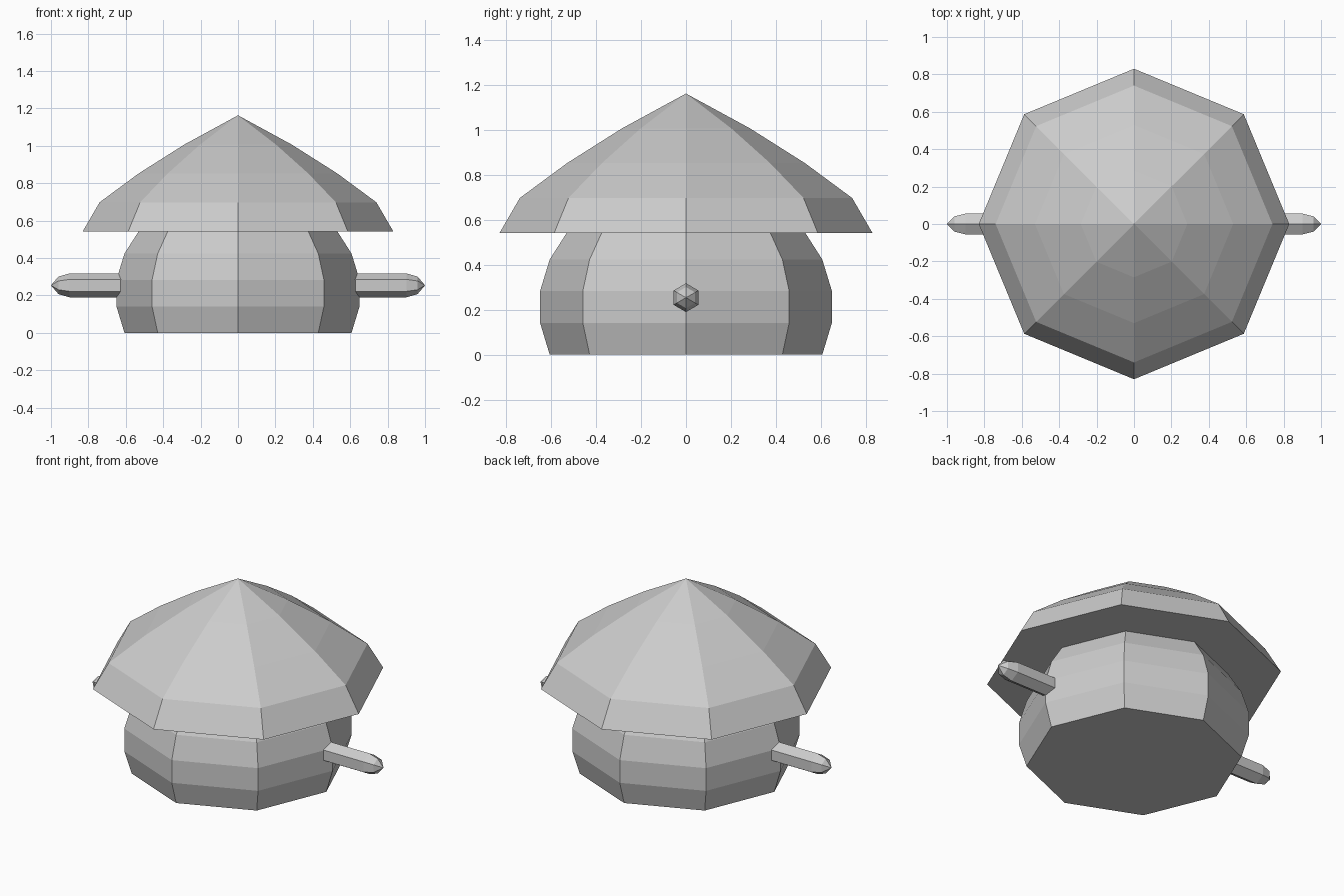
import bpy
from math import pi, cos, sin
from mathutils import Matrix

if "Cube" in bpy.data.objects:
    bpy.data.objects.remove(bpy.data.objects["Cube"])


def lathe(name, profile, sides, matrix=None):
    """Revolve (radius, height) points around z; radius 0 makes a point, open ends are capped."""
    verts, faces, rings = [], [], []
    for r, z in profile:
        n = 1 if r == 0 else sides
        rings.append(list(range(len(verts), len(verts) + n)))
        verts += [(r * cos(2 * pi * i / sides), r * sin(2 * pi * i / sides), z) for i in range(n)]
    for a, b in zip(rings, rings[1:]):
        for i in range(sides):
            j = (i + 1) % sides
            if len(b) == 1:
                faces.append((a[i], a[j], b[0]))
            else:
                faces.append((a[i], a[j], b[j], b[i]))
    faces.append(rings[0][::-1])
    if len(rings[-1]) > 1:
        faces.append(rings[-1])
    mesh = bpy.data.meshes.new(name)
    mesh.from_pydata(verts, [], faces)
    if matrix:
        mesh.transform(matrix)
    mesh.update()
    obj = bpy.data.objects.new(name, mesh)
    bpy.context.collection.objects.link(obj)
    return obj


# Rounded octagonal body, its top hidden inside the cap
lathe("body", [(0.607, 0), (0.65, 0.142), (0.65, 0.283), (0.607, 0.424), (0.52, 0.56)], 8)

# Overhanging octagonal cap with a flat underside
lathe("cap", [(0.83, 0.543), (0.74, 0.698), (0.53, 0.853), (0.285, 1.008), (0, 1.163)], 8)

# Hexagonal pegs with blunt pointed tips, one on each side
peg_profile = [(0.064, 0.50), (0.064, 0.90), (0.047, 0.96), (0, 1.0)]
for side, angle in (("right", pi / 2), ("left", -pi / 2)):
    lathe(side + "_peg", peg_profile, 6,
          Matrix.Translation((0, 0, 0.254)) @ Matrix.Rotation(angle, 4, 'Y'))
